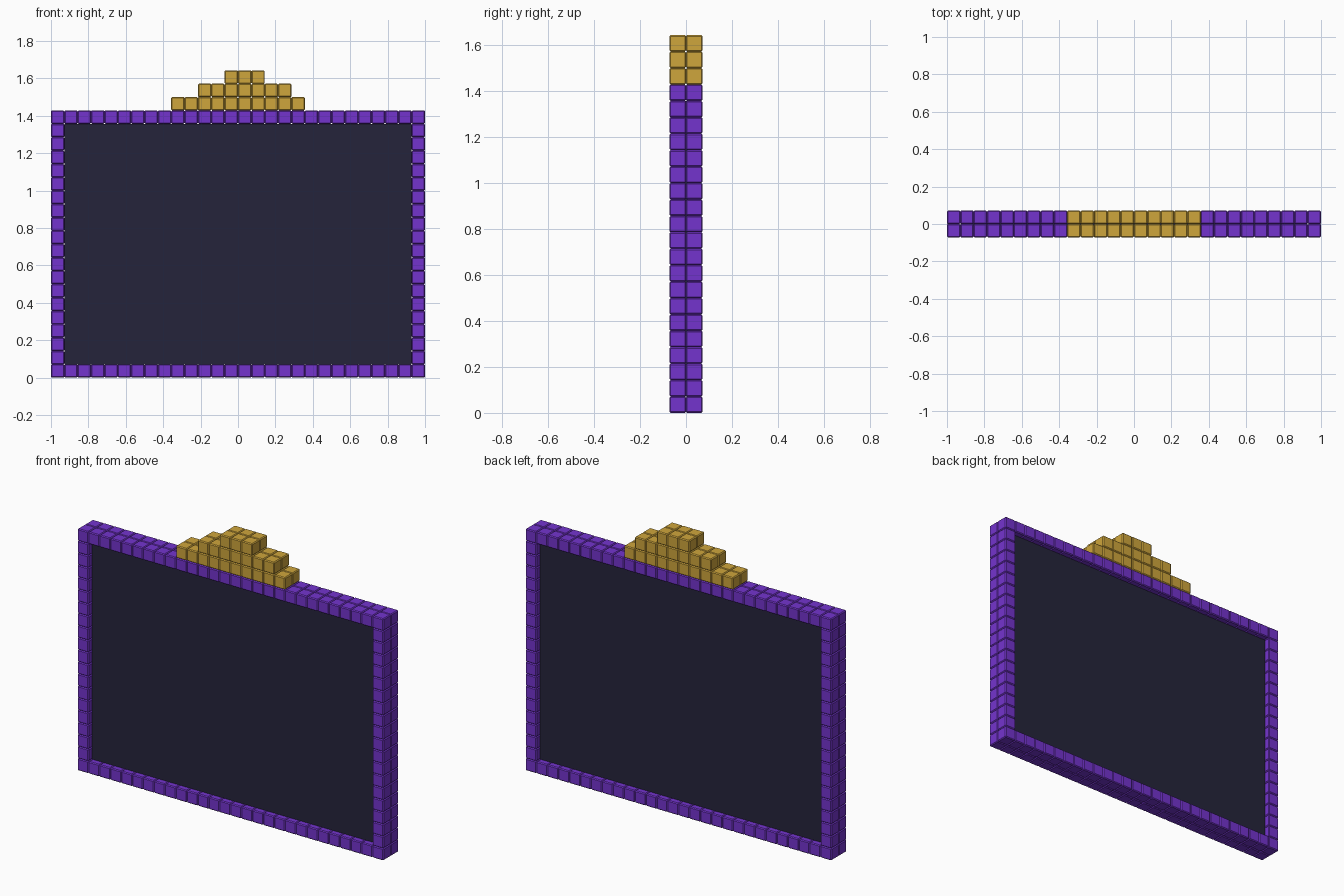
import bpy, bmesh
from mathutils import Matrix, Vector

cube = bpy.data.objects.get("Cube")
if cube:
    bpy.data.objects.remove(cube, do_unlink=True)

U = 1 / 14          # edge of one block
COLS, ROWS = 28, 20  # frame size in blocks


def material(name, srgb):
    lin = [((c / 255 + 0.055) / 1.055) ** 2.4 for c in srgb]
    mat = bpy.data.materials.new(name)
    mat.use_nodes = True
    mat.diffuse_color = (*lin, 1)
    mat.node_tree.nodes["Principled BSDF"].inputs["Base Color"].default_value = (*lin, 1)
    return mat


purple = material("purple", (116, 52, 206))
gold = material("gold", (207, 166, 60))
navy = material("dark navy", (37, 36, 59))


def make_object(name, bm, mat):
    mesh = bpy.data.meshes.new(name)
    bm.to_mesh(mesh)
    bm.free()
    mesh.materials.append(mat)
    obj = bpy.data.objects.new(name, mesh)
    bpy.context.collection.objects.link(obj)
    return obj


def add_box(bm, centre, size):
    bmesh.ops.create_cube(bm, size=1, matrix=Matrix.Translation(centre) @ Matrix.Diagonal((*size, 1)))


def blocks(name, columns, rows, mat):
    """Two-deep wall of softly bevelled blocks over ranges of grid cells."""
    bm = bmesh.new()
    for i in columns:
        for k in rows:
            for y in (-U / 2, U / 2):
                add_box(bm, Vector(((i + 0.5) * U, y, (k + 0.5) * U)), (U, U, U))
    obj = make_object(name, bm, mat)
    bevel = obj.modifiers.new("Bevel", "BEVEL")
    bevel.width = 0.005
    bevel.segments = 1


# Frame
half = COLS // 2
blocks("bottom_rail", range(-half, half), [0], purple)
blocks("top_rail", range(-half, half), [ROWS - 1], purple)
blocks("right_post", [-half], range(1, ROWS - 1), purple)
blocks("left_post", [half - 1], range(1, ROWS - 1), purple)

# Stepped crest on the top rail
for step, (start, end) in enumerate([(-5, 5), (-3, 4), (-1, 2)]):
    blocks(f"crest_step_{step + 1}", range(start, end), [ROWS + step], gold)

# Recessed panel, open to front and back
bm = bmesh.new()
add_box(bm, Vector((0, 0, ROWS * U / 2)), ((COLS - 2) * U, U, (ROWS - 2) * U))
make_object("panel", bm, navy)
